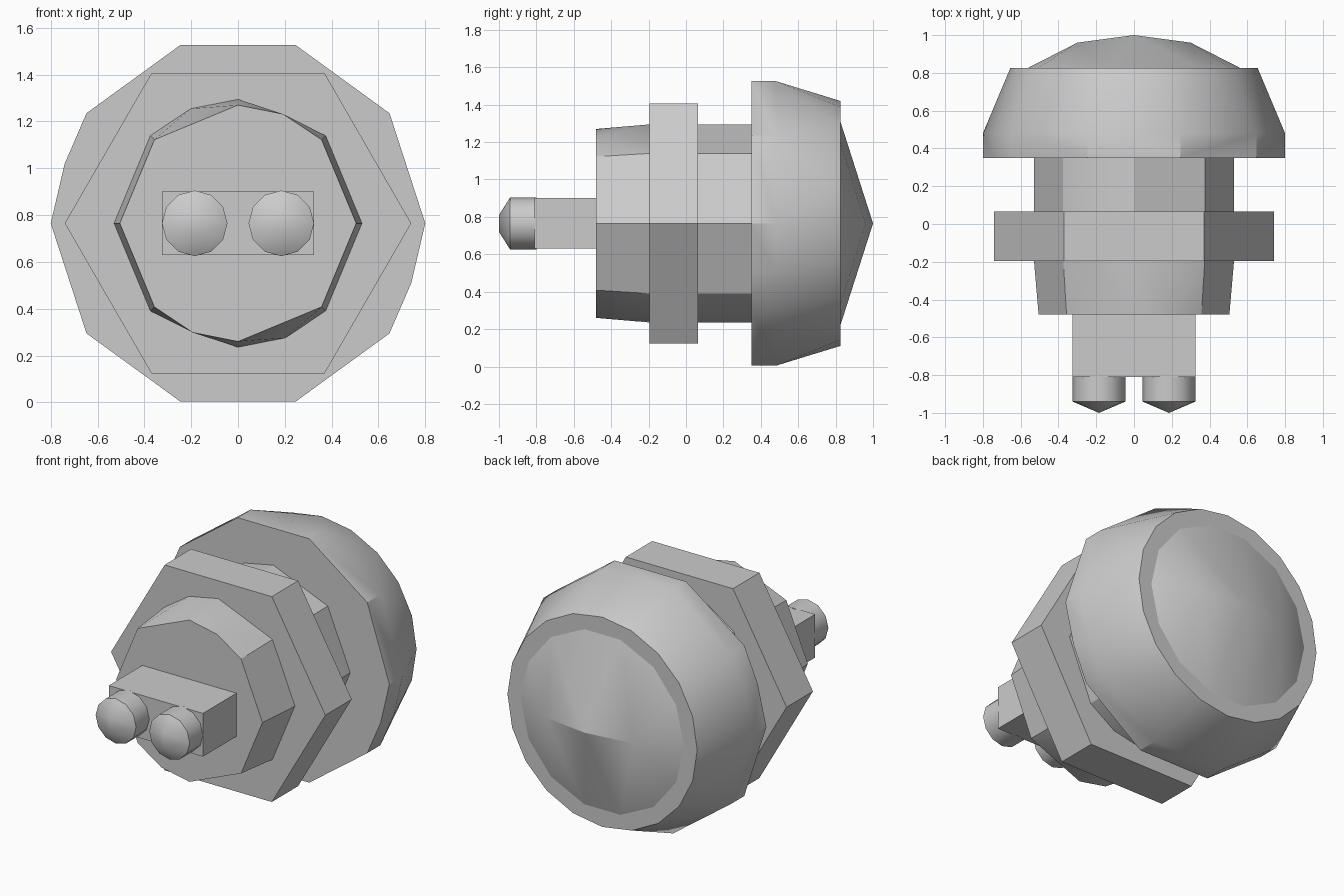
import bpy, bmesh, math

cube = bpy.data.objects.get("Cube")
if cube:
    bpy.data.objects.remove(cube, do_unlink=True)

AXIS_Z = 0.765  # height of the long axis, which runs along y

grey = bpy.data.materials.new("plain grey")
grey.use_nodes = True
COLOUR = (0.6, 0.6, 0.6, 1.0)
grey.diffuse_color = COLOUR
grey.node_tree.nodes["Principled BSDF"].inputs["Base Color"].default_value = COLOUR


def even(n):
    """Angles of a regular polygon, with one corner on +x."""
    return [360 * i / n for i in range(n)]


def ring(y, radius, angles, cx=0.0):
    """Points round the axis at depth y."""
    return [(cx + radius * math.cos(math.radians(a)), y,
             AXIS_Z + radius * math.sin(math.radians(a))) for a in angles]


def solid(name, points):
    """Closed convex part wrapped round a set of cross-sections."""
    bm = bmesh.new()
    for p in points:
        bm.verts.new(p)
    bmesh.ops.convex_hull(bm, input=bm.verts[:])
    bmesh.ops.dissolve_limit(bm, angle_limit=0.01, verts=bm.verts[:], edges=bm.edges[:])
    bmesh.ops.recalc_face_normals(bm, faces=bm.faces[:])
    mesh = bpy.data.meshes.new(name)
    bm.to_mesh(mesh)
    bm.free()
    mesh.materials.append(grey)
    obj = bpy.data.objects.new(name, mesh)
    bpy.context.collection.objects.link(obj)
    bpy.ops.object.select_all(action='DESELECT')
    obj.select_set(True)
    bpy.context.view_layer.objects.active = obj
    bpy.ops.object.shade_smooth_by_angle(angle=math.radians(31))
    return obj


# Rear head: ten-sided band, tapering to a rounder back rim
band = ring(0.35, 0.80, even(10)) + ring(0.35, 0.783, [-19, 161])
band += ring(0.48, 0.80, even(10)) + ring(0.48, 0.783, [-19, 161])
solid("head", band + ring(0.825, 0.655, even(20)))

# Shallow pointed cap on the back of the head
solid("head_cap", ring(0.822, 0.57, even(14))
      + [(0, 1.0, AXIS_Z), (-0.3, 0.96, AXIS_Z), (0.3, 0.96, AXIS_Z)])

# Shaft between head and hexagonal collar, then its tapered front end
back_section = even(8) + [112.5, 292.5]
front_section = even(8) + [67.5, 247.5]
solid("shaft", ring(0.36, 0.53, back_section) + ring(-0.19, 0.53, back_section))
solid("shaft_front", ring(-0.19, 0.53, back_section) + ring(-0.48, 0.505, front_section))

# Hexagonal collar
solid("hex_collar", ring(0.065, 0.74, even(6)) + ring(-0.195, 0.74, even(6)))

# Rectangular block carrying the two pins
solid("pin_block", [(x, y, z) for x in (-0.325, 0.325)
                    for y in (-0.81, -0.47) for z in (0.63, 0.90)])

# Pair of round pins, each ending in a short vertical ridge
for side, cx in (("left", 0.185), ("right", -0.185)):
    solid(side + "_pin", ring(-0.80, 0.14, even(12), cx) + ring(-0.94, 0.14, even(12), cx)
          + [(cx, -1.0, AXIS_Z - 0.045), (cx, -1.0, AXIS_Z + 0.045)])
